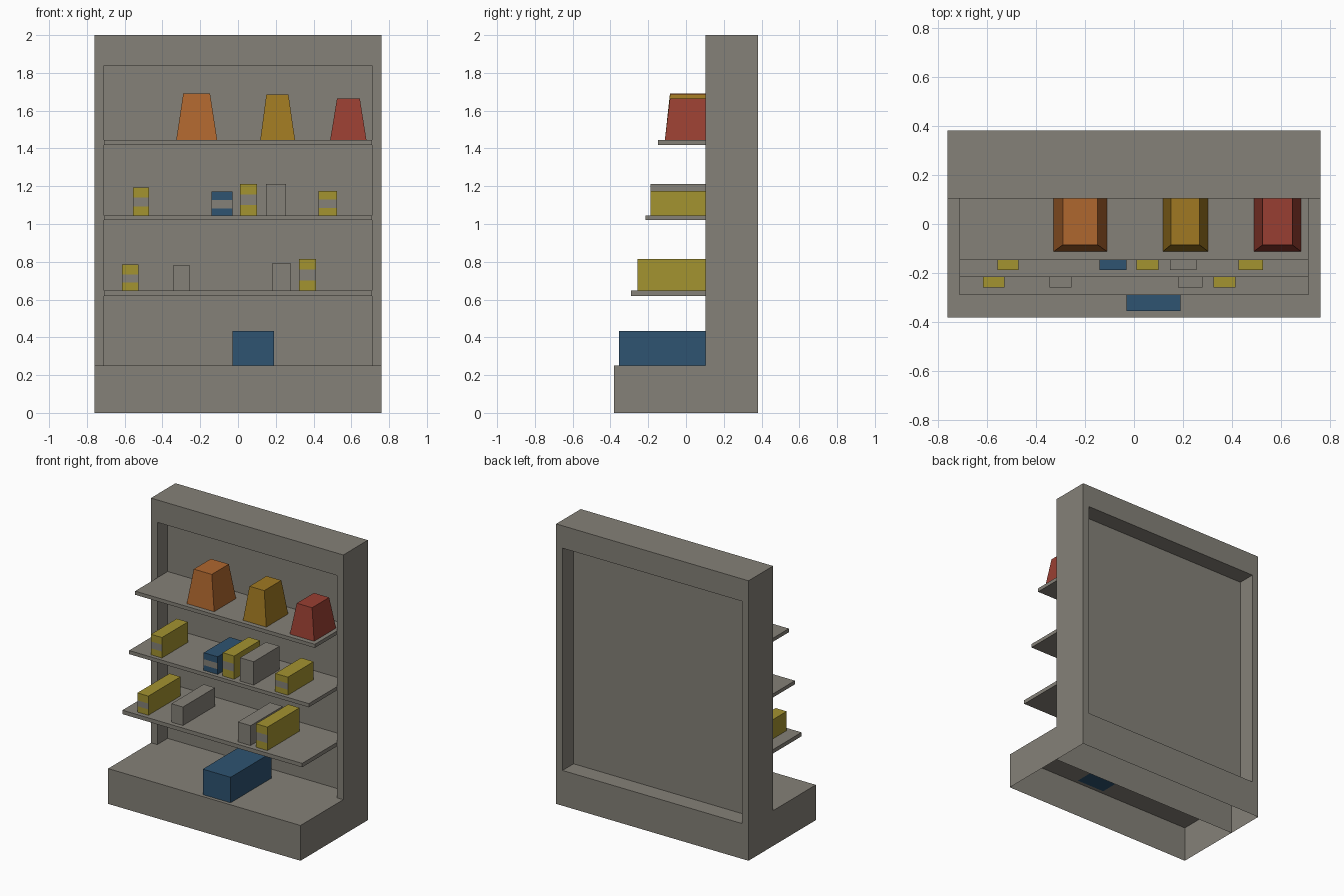
import bpy, bmesh
from mathutils import Vector

if "Cube" in bpy.data.objects:
    bpy.data.objects.remove(bpy.data.objects["Cube"])


def material(name, rgb):
    lin = [((c / 255 + 0.055) / 1.055) ** 2.4 for c in rgb]
    m = bpy.data.materials.new(name)
    m.diffuse_color = (*lin, 1)
    m.use_nodes = True
    m.node_tree.nodes["Principled BSDF"].inputs["Base Color"].default_value = m.diffuse_color
    return m


GREY = material("warm grey", (133, 129, 120))
YELLOW = material("olive yellow", (163, 147, 48))
BLUE = material("navy blue", (46, 83, 113))
ORANGE = material("orange", (175, 103, 47))
AMBER = material("amber", (160, 121, 34))
RED = material("brick red", (153, 63, 50))


def box_mesh(x, y, z):
    bm = bmesh.new()
    bmesh.ops.create_cube(bm, size=1)
    for v in bm.verts:
        v.co = [r[0] if c < 0 else r[1] for c, r in zip(v.co, (x, y, z))]
    return bm


def finish(bm, name, *mats):
    me = bpy.data.meshes.new(name)
    bm.to_mesh(me)
    bm.free()
    for m in mats:
        me.materials.append(m)
    ob = bpy.data.objects.new(name, me)
    bpy.context.collection.objects.link(ob)
    return ob


def drop_faces(bm, test):
    bm.normal_update()
    bmesh.ops.delete(bm, geom=[f for f in bm.faces if test(f)], context='FACES')


def cut(bm, axis, value):
    co, no = Vector((0, 0, 0)), Vector((0, 0, 0))
    co[axis], no[axis] = value, 1
    bmesh.ops.bisect_plane(bm, geom=bm.verts[:] + bm.edges[:] + bm.faces[:],
                           plane_co=co, plane_no=no)


W, IN = 0.76, 0.71            # half widths: cabinet, recess
FRONT, BACK = 0.103, 0.38     # upright depth range
PANEL = (0.22, 0.255)         # thin panel between the two recesses
BASE_Z, TOP_Z = 0.252, 1.84

# Upright: hollow below, recessed front and back
bm = box_mesh((-W, W), (FRONT, BACK), (0, 2))
for axis, value in ((0, -IN), (0, IN), (2, BASE_Z), (2, TOP_Z)):
    cut(bm, axis, value)
drop_faces(bm, lambda f: f.normal.z < -0.5)
bm.normal_update()
for f in list(bm.faces):
    c = f.calc_center_median()
    if abs(f.normal.y) > 0.5 and abs(c.x) < IN and BASE_Z < c.z < TOP_Z:
        depth = PANEL[0] if f.normal.y < 0 else PANEL[1]
        new = bmesh.ops.extrude_discrete_faces(bm, faces=[f])["faces"][0]
        for v in new.verts:
            v.co.y = depth
finish(bm, "upright", GREY)

# Plinth: open underneath and towards the upright
bm = box_mesh((-W, W), (-0.38, FRONT), (0, BASE_Z))
drop_faces(bm, lambda f: f.normal.z < -0.5 or f.normal.y > 0.5)
finish(bm, "plinth", GREY)

# Shelves: front edge, bottom, top
for i, (y, z0, z1) in enumerate(((-0.29, 0.62, 0.648), (-0.215, 1.02, 1.046),
                                 (-0.147, 1.418, 1.444))):
    finish(box_mesh((-IN, IN), (y, PANEL[0]), (z0, z1)), f"shelf_{i + 1}", GREY)


# Cartons: some with a grey band across the front
def carton(name, x0, x1, y0, z0, z1, mat, band=None):
    bm = box_mesh((x0, x1), (y0, 0.105), (z0, z1))
    if band:
        for z in band:
            cut(bm, 2, z)
        bm.normal_update()
        for f in bm.faces:
            if f.normal.y < -0.5 and band[0] < f.calc_center_median().z < band[1]:
                f.material_index = 1
    finish(bm, name, mat, GREY)


MID, LOW = (-0.187, 1.046), (-0.258, 0.648)
for i, (x0, x1, (y, z), top, mat, band) in enumerate((
        (-0.557, -0.47, MID, 1.192, YELLOW, (1.092, 1.141)),
        (-0.14, -0.03, MID, 1.172, BLUE, (1.083, 1.126)),
        (0.01, 0.10, MID, 1.212, YELLOW, (1.10, 1.156)),
        (0.147, 0.255, MID, 1.213, GREY, None),
        (0.425, 0.525, MID, 1.175, YELLOW, (1.085, 1.13)),
        (-0.615, -0.528, LOW, 0.785, YELLOW, (0.69, 0.732)),
        (-0.345, -0.255, LOW, 0.78, GREY, None),
        (0.18, 0.28, LOW, 0.79, GREY, None),
        (0.323, 0.413, LOW, 0.815, YELLOW, (0.70, 0.758)))):
    carton(f"carton_{i + 1}", x0, x1, y, z, top, mat, band)
carton("large_box", -0.03, 0.19, -0.355, BASE_Z, 0.434, BLUE)

# Tapered containers on the top shelf
for name, x0, x1, t0, t1, top, mat in (
        ("orange_container", -0.327, -0.11, -0.29, -0.148, 1.69, ORANGE),
        ("amber_container", 0.118, 0.302, 0.15, 0.267, 1.685, AMBER),
        ("red_container", 0.488, 0.68, 0.524, 0.645, 1.664, RED)):
    bm = box_mesh((x0, x1), (-0.112, 0.135), (1.444, top))
    for v in bm.verts:
        if v.co.z > 1.5:
            v.co.x = t0 if v.co.x < (x0 + x1) / 2 else t1
            v.co.y += 0.027 if v.co.y < 0 else -0.027
    finish(bm, name, mat)
